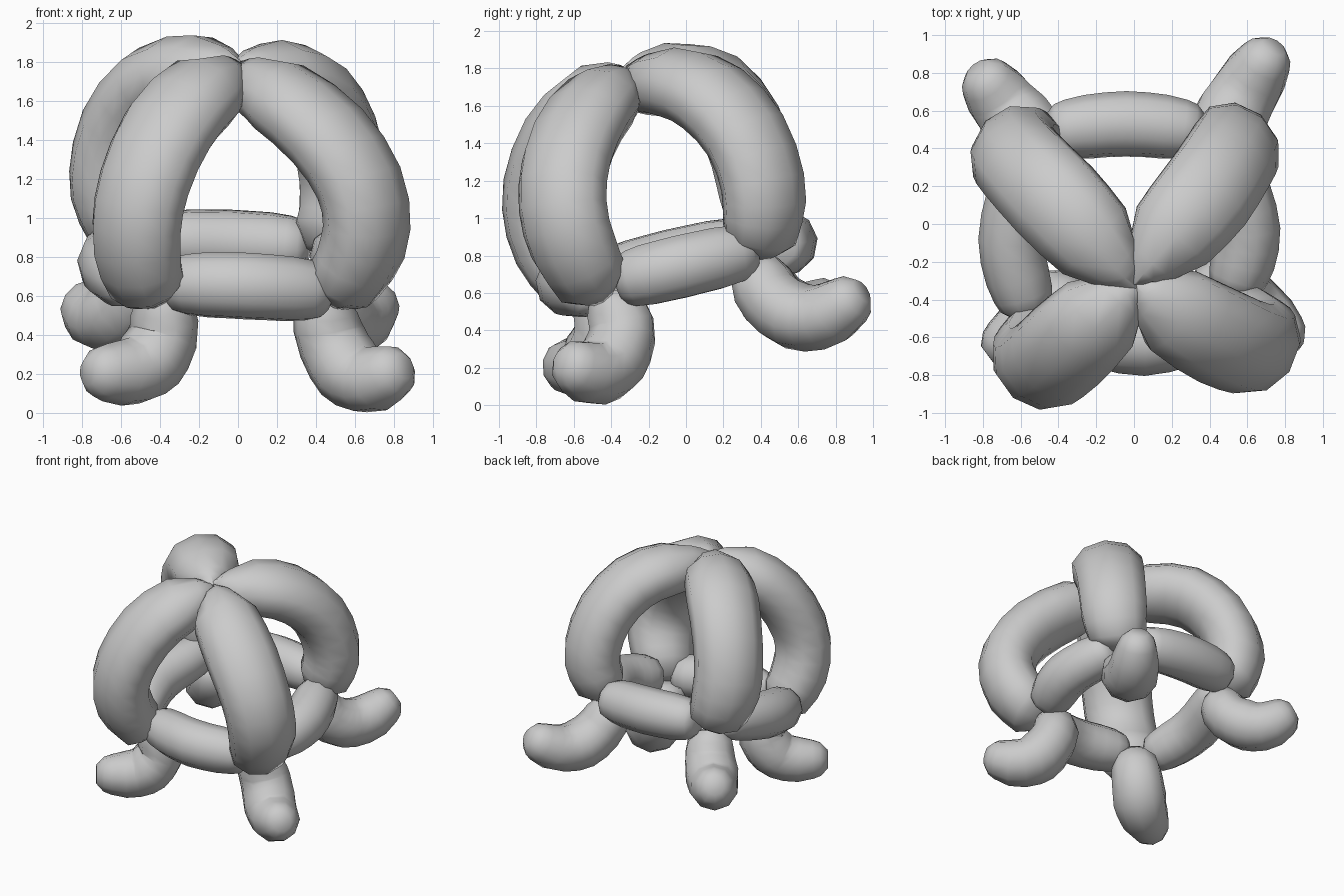
import bpy, bmesh
from math import sin, cos, tau, radians
from mathutils import Vector

cube = bpy.data.objects.get("Cube")
if cube:
    bpy.data.objects.remove(cube)

grey = bpy.data.materials.new("balloon grey")
grey.use_nodes = True
grey.diffuse_color = (0.6, 0.6, 0.6, 1)
grey.node_tree.nodes["Principled BSDF"].inputs["Base Color"].default_value = (0.6, 0.6, 0.6, 1)

SIDES = 10

# Radius keys along a balloon: (fraction, in-plane radius, sideways radius)
ARCH = [(0, .12, .03), (.06, .16, .14), (.17, .195, .25), (.3, .205, .27), (.5, .21, .26),
        (.75, .21, .25), (.92, .19, .22), (1, .1, .1)]
RING = [(0, .1, .1), (.06, .15, .15), (.2, .17, .17), (.5, .175, .175),
        (.8, .17, .17), (.94, .15, .15), (1, .1, .1)]
LEG = [(0, .11, .11), (.12, .17, .18), (.5, .185, .2), (.8, .17, .175), (.94, .14, .135), (1, .07, .07)]


def spline(pts, t):
    """Point on a smooth path through pts."""
    s = t * (len(pts) - 1)
    i = min(int(s), len(pts) - 2)
    u = s - i
    b, c = pts[i], pts[i + 1]
    a = pts[i - 1] if i else 2 * b - c
    d = pts[i + 2] if i + 2 < len(pts) else 2 * c - b
    return b + (c - a) * u / 2 + (a - 2.5 * b + 2 * c - d / 2) * u**2 + (1.5 * (b - c) + (d - a) / 2) * u**3


def radii(keys, t):
    for k, n in zip(keys, keys[1:]):
        if t <= n[0]:
            f = (t - k[0]) / (n[0] - k[0])
            return k[1] + (n[1] - k[1]) * f, k[2] + (n[2] - k[2]) * f
    return keys[-1][1:]


def balloon(name, path, keys, steps):
    """Sweep an oval section along a nearly flat bent path."""
    pts = [Vector(p) for p in path]
    mid = pts[len(pts) // 2]
    side = (mid - pts[0]).cross(pts[-1] - mid).normalized()
    stops = sorted({i / steps for i in range(steps + 1)} | {.05, .95})
    bm = bmesh.new()
    rings = []
    for t in stops:
        centre = spline(pts, t)
        tangent = spline(pts, min(t + .02, 1)) - spline(pts, max(t - .02, 0))
        up = tangent.cross(side).normalized()
        r_up, r_side = radii(keys, t)
        rings.append([bm.verts.new(centre + up * r_up * cos(tau * k / SIDES)
                                   + side * r_side * sin(tau * k / SIDES)) for k in range(SIDES)])
    for lo, hi in zip(rings, rings[1:]):
        for k in range(SIDES):
            n = (k + 1) % SIDES
            bm.faces.new((lo[k], lo[n], hi[n], hi[k]))
    bm.faces.new(rings[0])
    bm.faces.new(rings[-1])
    bmesh.ops.recalc_face_normals(bm, faces=bm.faces)
    mesh = bpy.data.meshes.new(name)
    bm.to_mesh(mesh)
    bm.free()
    mesh.materials.append(grey)
    ob = bpy.data.objects.new(name, mesh)
    bpy.context.collection.objects.link(ob)
    bpy.ops.object.select_all(action='DESELECT')
    ob.select_set(True)
    bpy.context.view_layer.objects.active = ob
    bpy.ops.object.shade_smooth_by_angle(angle=radians(60))


# Dome arches, from the crown down to each corner
balloon("front_left_arch", [(-.01, -.29, 1.68), (.21, -.46, 1.62), (.46, -.6, 1.42), (.62, -.66, 1.18),
                            (.66, -.64, .95), (.6, -.56, .76), (.48, -.46, .6)], ARCH, 12)
balloon("front_right_arch", [(.01, -.29, 1.68), (-.18, -.48, 1.64), (-.36, -.65, 1.45), (-.48, -.75, 1.18),
                             (-.52, -.74, .95), (-.5, -.65, .75), (-.43, -.53, .6)], ARCH, 12)
balloon("back_left_arch", [(-.01, -.31, 1.69), (.2, -.06, 1.72), (.37, .14, 1.64), (.49, .32, 1.44),
                           (.54, .41, 1.19), (.52, .41, 1.0), (.44, .37, .82)], ARCH, 12)
balloon("back_right_arch", [(.01, -.31, 1.69), (-.21, -.09, 1.745), (-.42, .13, 1.69), (-.58, .3, 1.48),
                            (-.64, .38, 1.23), (-.61, .41, 1.03), (-.52, .39, .85)], ARCH, 12)

# Base ring
balloon("front_ring", [(-.36, -.54, .66), (.05, -.63, .65), (.46, -.52, .62)], RING, 8)
balloon("left_ring", [(.53, -.36, .66), (.6, -.03, .74), (.49, .36, .83)], RING, 8)
balloon("back_ring", [(.36, .49, .85), (-.04, .53, .87), (-.45, .49, .88)], RING, 8)
balloon("right_ring", [(-.55, .36, .87), (-.65, -.08, .77), (-.56, -.47, .67)], RING, 8)

# Curled legs
balloon("front_left_leg", [(.44, -.41, .6), (.47, -.34, .4), (.56, -.4, .23), (.68, -.5, .17),
                           (.85, -.66, .24)], LEG, 10)
balloon("front_right_leg", [(-.41, -.48, .62), (-.38, -.42, .42), (-.45, -.47, .27), (-.56, -.55, .21),
                            (-.77, -.7, .21)], LEG, 10)
balloon("back_left_leg", [(.4, .38, .76), (.44, .44, .59), (.52, .58, .48), (.62, .75, .48),
                          (.74, .94, .61)], LEG, 10)
balloon("back_right_leg", [(-.48, .38, .78), (-.52, .44, .6), (-.61, .54, .51), (-.71, .66, .49),
                           (-.83, .82, .59)], LEG, 10)
